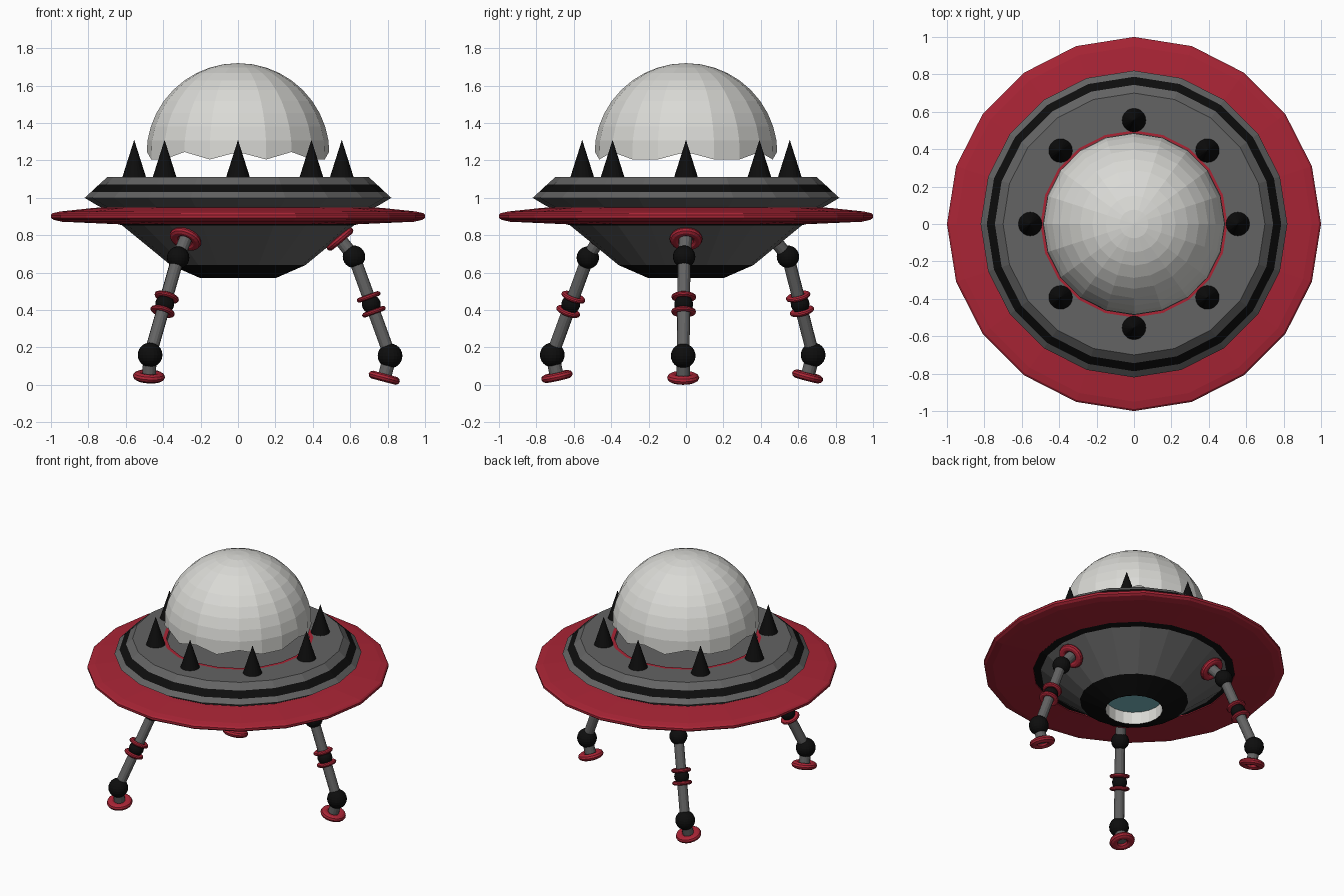
import bpy, bmesh, math
from mathutils import Vector

if "Cube" in bpy.data.objects:
    bpy.data.objects.remove(bpy.data.objects["Cube"])


def mat(name, r, g, b):
    m = bpy.data.materials.new(name)
    m.diffuse_color = (r, g, b, 1)
    m.use_nodes = True
    m.node_tree.nodes["Principled BSDF"].inputs["Base Color"].default_value = m.diffuse_color
    return m


RED = mat("red", 0.40, 0.018, 0.036)
GREY = mat("hull grey", 0.125, 0.125, 0.125)
BLACK = mat("black", 0.004, 0.004, 0.004)
PALE = mat("pale glass", 0.70, 0.70, 0.67)
TEAL = mat("teal light", 0.20, 0.50, 0.55)


def finish(name, bm, mats):
    me = bpy.data.meshes.new(name)
    bm.to_mesh(me)
    bm.free()
    for m in mats:
        me.materials.append(m)
    ob = bpy.data.objects.new(name, me)
    bpy.context.collection.objects.link(ob)
    return ob


def lathe(name, profile, mats, bands=None, closed=False, n=20, zigzag=0):
    """Spin (radius, z) points round z; bands gives a material per segment."""
    bm = bmesh.new()
    rings = []
    for r, z in profile:
        if r == 0:
            rings.append([bm.verts.new((0, 0, z))] * n)
        else:
            rings.append([bm.verts.new((r * math.cos(math.tau * i / n),
                                        r * math.sin(math.tau * i / n), z)) for i in range(n)])
    if zigzag:  # ragged lower edge: pull every other bottom vertex down
        for i, v in enumerate(rings[0]):
            # teeth are mirrored about the x and y axes
            k = min(i % 10, 10 - i % 10)
            if k in (1, 2, 4):
                v.co.z -= zigzag
    pairs = list(zip(rings, rings[1:]))
    if closed:
        pairs.append((rings[-1], rings[0]))
    for s, (a, b) in enumerate(pairs):
        for i in range(n):
            j = (i + 1) % n
            quad = list(dict.fromkeys((a[i], a[j], b[j], b[i])))
            f = bm.faces.new(quad)
            f.material_index = bands[s] if bands else 0
    bmesh.ops.recalc_face_normals(bm, faces=bm.faces)
    return finish(name, bm, mats)


def place(ob, loc, axis):
    ob.location = loc
    ob.rotation_mode = 'QUATERNION'
    ob.rotation_quaternion = Vector(axis).to_track_quat('Z', 'Y')


def rod(name, a, b, r, m):
    a, b = Vector(a), Vector(b)
    L = (b - a).length
    ob = lathe(name, [(0, 0), (r, 0), (r, L), (0, L)], [m], n=14)
    place(ob, a, b - a)


def ball(name, c, r, m):
    bm = bmesh.new()
    bmesh.ops.create_uvsphere(bm, u_segments=20, v_segments=12, radius=r)
    finish(name, bm, [m]).location = c


def ring(name, c, axis, major, minor, m, squash=1.0):
    pts = [(major + minor * math.cos(math.tau * k / 10),
            squash * minor * math.sin(math.tau * k / 10)) for k in range(10)]
    place(lathe(name, pts, [m], closed=True), c, axis)


# Wide red rim
lathe("rim", [(0.66, 0.955), (0.78, 0.945), (0.95, 0.927), (0.99, 0.918), (1.0, 0.908),
              (1.0, 0.893), (0.985, 0.882), (0.94, 0.872), (0.67, 0.86)], [RED], closed=True)

# Upper hull with black stripe and red lip around the cockpit floor
lathe("upper_hull", [(0.70, 0.935), (0.75, 0.958), (0.82, 1.0), (0.787, 1.03), (0.744, 1.07),
                     (0.70, 1.11), (0.50, 1.11), (0.475, 1.11), (0.47, 1.09), (0, 1.09)],
      [GREY, BLACK, RED], [0, 0, 0, 1, 0, 0, 2, 0, 0])

# Lower hull: black collar, grey cone, black base, recessed light
lathe("lower_hull", [(0.685, 0.885), (0.675, 0.868), (0.62, 0.853), (0.36, 0.64), (0.20, 0.57),
                     (0.19, 0.57), (0.19, 0.66), (0, 0.66)],
      [GREY, BLACK, PALE, TEAL], [1, 1, 0, 1, 1, 2, 3])

# Floating dome with a ragged lower edge
dome = [(0.487, 1.245)]
dome += [(0.49 * math.cos(math.radians(a)), 1.23 + 0.49 * math.sin(math.radians(a)))
         for a in range(9, 90, 9)] + [(0, 1.72)]
lathe("dome", dome, [PALE], zigzag=0.04)

# Ring of spikes
for i in range(8):
    a = math.tau * i / 8
    ob = lathe("spike", [(0, 1.105), (0.065, 1.105), (0, 1.31)], [BLACK], n=20)
    ob.location = (0.555 * math.cos(a), 0.555 * math.sin(a), 0)

# Three legs: socket angle, hip, ankle, foot
legs = [
    (0, (0.62, -0.01, 0.685), (0.813, -0.015, 0.155), (0.782, -0.015, 0.038)),
    (121, (-0.32, 0.545, 0.685), (-0.47, 0.68, 0.16), (-0.476, 0.65, 0.045)),
    (-121, (-0.32, -0.525, 0.68), (-0.47, -0.715, 0.16), (-0.476, -0.69, 0.045)),
]
for ang, hip, ankle, foot in legs:
    hip, ankle, foot = Vector(hip), Vector(ankle), Vector(foot)
    c, s = math.cos(math.radians(ang)), math.sin(math.radians(ang))
    socket = Vector((0.545 * c, 0.545 * s, 0.78))
    normal = Vector((0.64 * c, 0.64 * s, -0.77))
    ring("leg_socket", socket, normal, 0.062, 0.026, RED, 0.8)
    rod("leg_root", socket - normal * 0.04, hip, 0.035, GREY)
    ball("hip_joint", hip, 0.06, BLACK)
    rod("leg_tube", hip, ankle, 0.034, GREY)
    ball("ankle_joint", ankle, 0.066, BLACK)
    axis = (ankle - hip).normalized()
    knee = hip.lerp(ankle, 0.48)
    ball("knee_joint", knee, 0.05, BLACK)
    for side in (-1, 1):
        ring("knee_ring", knee + axis * 0.042 * side, axis, 0.05, 0.017, RED, 0.8)
    # Foot pad
    rod("foot_stub", ankle, foot, 0.037, GREY)
    ring("foot_pad", foot, ankle - foot, 0.058, 0.028, RED, 0.8)
